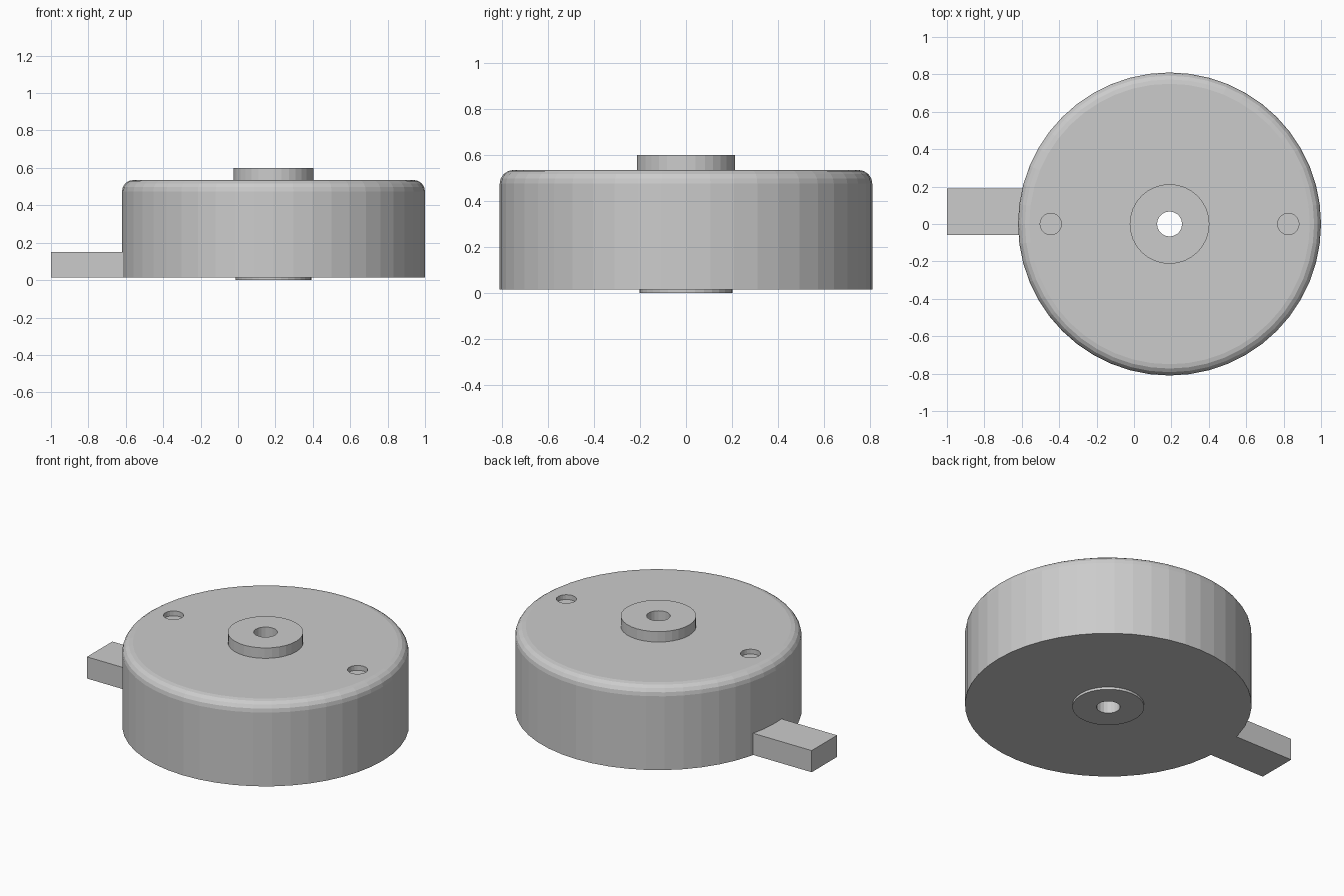
import bpy, bmesh, math
from mathutils import Matrix

if "Cube" in bpy.data.objects:
    bpy.data.objects.remove(bpy.data.objects["Cube"], do_unlink=True)

CX = 0.19          # axis of the round housing
BASE, TOP = 0.015, 0.535

grey = bpy.data.materials.new("plain grey")
grey.use_nodes = True
colour = (0.6, 0.6, 0.6, 1)
grey.diffuse_color = colour
grey.node_tree.nodes["Principled BSDF"].inputs["Base Color"].default_value = colour


def finish(name, bm):
    mesh = bpy.data.meshes.new(name)
    bm.to_mesh(mesh)
    bm.free()
    mesh.materials.append(grey)
    obj = bpy.data.objects.new(name, mesh)
    bpy.context.collection.objects.link(obj)
    return obj


def disc(name, x, radius, z0, z1, sides, bevel=0):
    bm = bmesh.new()
    bmesh.ops.create_cone(bm, cap_ends=True, segments=sides, radius1=radius, radius2=radius,
                          depth=z1 - z0, matrix=Matrix.Translation((x, 0, (z0 + z1) / 2)))
    if bevel:
        rim = [e for e in bm.edges if all(v.co.z > z1 - 0.001 for v in e.verts)]
        bmesh.ops.bevel(bm, geom=rim, offset=bevel, segments=4, profile=0.5, affect='EDGES')
    return finish(name, bm)


def cut(obj, cutter):
    mod = obj.modifiers.new("cut", 'BOOLEAN')
    mod.operation = 'DIFFERENCE'
    mod.solver = 'EXACT'
    mod.object = cutter
    cutter.hide_render = True
    cutter.hide_viewport = True
    cutter.display_type = 'WIRE'


# Housing with rounded top rim, and the hubs above and below
housing = disc("housing", CX, 0.81, BASE, TOP, 48, 0.06)
top_hub = disc("top_hub", CX, 0.213, TOP - 0.01, 0.6, 32)
bottom_hub = disc("bottom_hub", CX, 0.203, 0, BASE + 0.01, 32)

# Shaft hole through everything
bore = disc("bore_cutter", CX, 0.067, -0.1, 0.7, 20)
for part in (housing, top_hub, bottom_hub):
    cut(part, bore)

# Shallow screw holes on either side
for side, name in ((-1, "right"), (1, "left")):
    cut(housing, disc(name + "_hole_cutter", CX + side * 0.635, 0.057, TOP - 0.03, TOP + 0.1, 20))

# Cable outlet on the side
bm = bmesh.new()
bmesh.ops.create_cube(bm, size=1, matrix=Matrix.Translation((-0.795, 0.065, 0.0825))
                      @ Matrix.Diagonal((0.41, 0.25, 0.135, 1)))
finish("side_outlet", bm)
